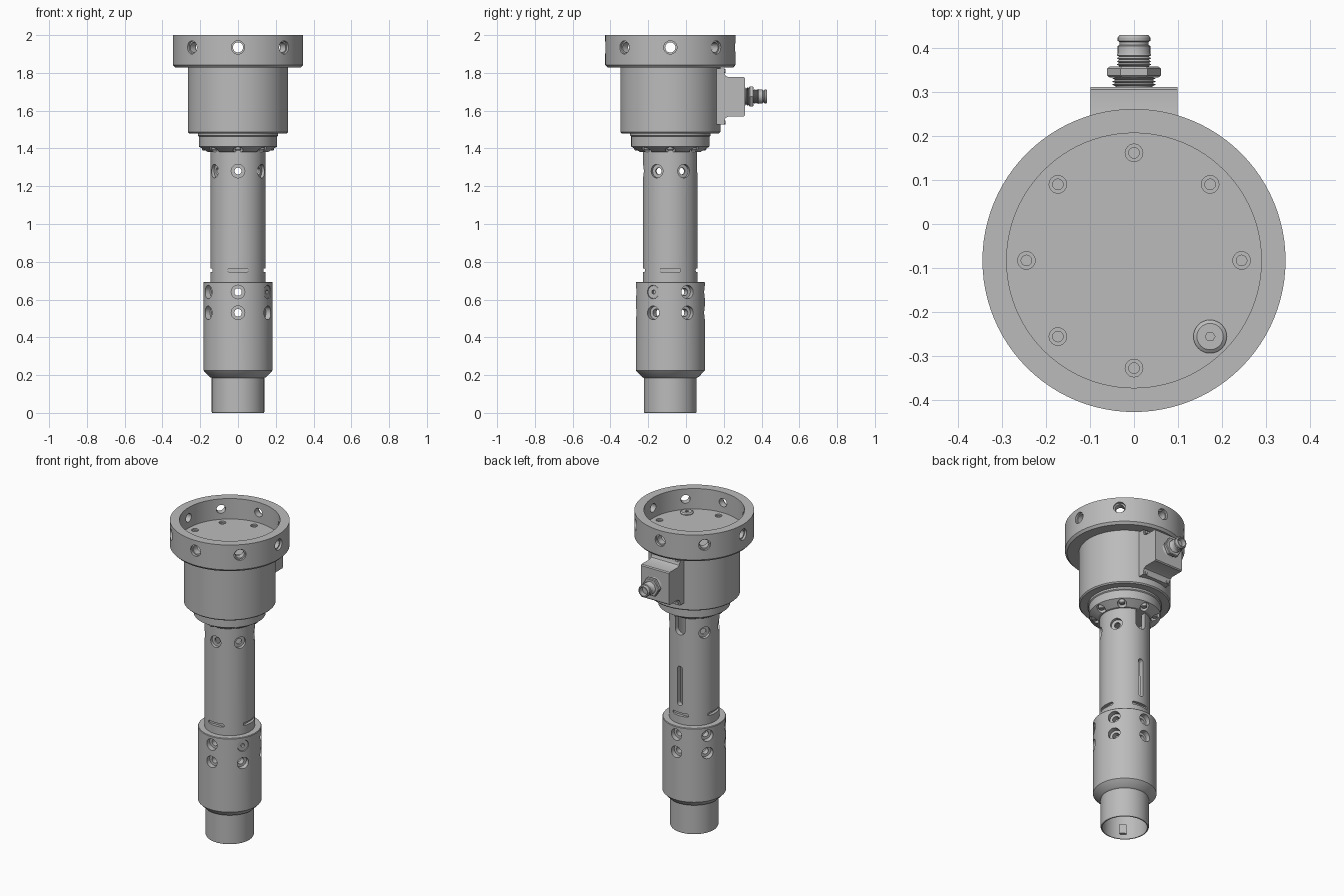
import bpy, bmesh
from math import radians, pi, cos, sin, copysign
from mathutils import Matrix

cube = bpy.data.objects.get("Cube")
if cube:
    bpy.data.objects.remove(cube, do_unlink=True)

AXIS_Y = -0.083
STEM_R, SLEEVE_R, RING_R = 0.145, 0.183, 0.345

metal = bpy.data.materials.new("grey_metal")
metal.use_nodes = True
metal.diffuse_color = (0.5, 0.5, 0.5, 1)
metal.node_tree.nodes["Principled BSDF"].inputs["Base Color"].default_value = (0.5, 0.5, 0.5, 1)


def upright(z=0, r=0, az=0):
    """Frame with local z up, at radius r and azimuth az about the main axis."""
    a = radians(az)
    return Matrix.Translation((r * cos(a), AXIS_Y + r * sin(a), z))


def radial(z, az):
    """Frame with local z pointing outward from the main axis."""
    return upright(z) @ Matrix.Rotation(radians(az), 4, 'Z') @ Matrix.Rotation(pi / 2, 4, 'Y')


def lathe(bm, profile, frame, seg=24, closed=False):
    rings = []
    for r, z in profile:
        n = 1 if r == 0 else seg
        rings.append([bm.verts.new(frame @ Matrix.Rotation(2 * pi * i / seg, 4, 'Z').to_3x3().to_4x4()
                                   @ Matrix.Translation((r, 0, z)).to_translation()) for i in range(n)])
    pairs = list(zip(rings, rings[1:])) + ([(rings[-1], rings[0])] if closed else [])
    for a, b in pairs:
        for i in range(seg):
            j = (i + 1) % seg
            loop = [a[i % len(a)], a[j % len(a)], b[j % len(b)], b[i % len(b)]]
            loop = list(dict.fromkeys(loop))
            if len(loop) > 2:
                bm.faces.new(loop)


def disc(bm, r, z0, z1, frame, seg=24):
    lathe(bm, [(0, z0), (r, z0), (r, z1), (0, z1)], frame, seg)


def slot(bm, length, width, r0, r1, frame, vertical=False):
    """Round-ended slot cutter running outward from r0 to r1."""
    res = bmesh.ops.create_cone(bm, cap_ends=True, segments=24, radius1=width / 2,
                                radius2=width / 2, depth=r1 - r0)
    for v in res["verts"]:
        k = (length - width) / 2
        if vertical:
            v.co.x += copysign(k, v.co.x + 1e-5)
        else:
            v.co.y += copysign(k, v.co.y + 1e-5)
        v.co.z += (r0 + r1) / 2
        v.co = frame @ v.co


def finish(name, bm, cutter=None):
    bmesh.ops.recalc_face_normals(bm, faces=bm.faces)
    mesh = bpy.data.meshes.new(name)
    bm.to_mesh(mesh)
    bm.free()
    obj = bpy.data.objects.new(name, mesh)
    bpy.context.collection.objects.link(obj)
    mesh.materials.append(metal)
    bpy.ops.object.select_all(action='DESELECT')
    obj.select_set(True)
    bpy.context.view_layer.objects.active = obj
    if cutter:
        tool = finish(name + "_cutter", cutter)
        tool.hide_render = True
        bpy.ops.object.select_all(action='DESELECT')
        obj.select_set(True)
        bpy.context.view_layer.objects.active = obj
        mod = obj.modifiers.new("holes", 'BOOLEAN')
        mod.operation, mod.solver, mod.object = 'DIFFERENCE', 'EXACT', tool
        bpy.ops.object.modifier_apply(modifier=mod.name)
        bpy.data.objects.remove(tool, do_unlink=True)
    bpy.ops.object.shade_smooth_by_angle(angle=radians(30))
    return obj


def bore(bm, r_in, r_mid, r_out, small, big, frame):
    """Stepped hole cutter along the frame's z."""
    lathe(bm, [(0, r_in), (small, r_in), (small, r_mid), (big, r_mid), (big, r_out), (0, r_out)], frame)


# Hollow stem with lower pipe, sleeve and upper tube
bm = bmesh.new()
lathe(bm, [(0.13, 0), (0.136, 0), (0.139, 0.005), (0.139, 0.185), (0.15, 0.19), (SLEEVE_R, 0.225),
           (SLEEVE_R, 0.69), (0.18, 0.694), (STEM_R, 0.694), (STEM_R, 1.40), (0.115, 1.40),
           (0.115, 0.3), (0.13, 0.3)], upright(), 96, True)
cut = bmesh.new()
for i in range(6):
    az = -90 + 60 * i
    for z in (0.53, 0.64):
        bore(cut, 0.09, 0.15, 0.22, 0.02, 0.036, radial(z, az))
    if az != 90:
        bore(cut, 0.09, 0.125, 0.18, 0.018, 0.036, radial(1.28, az))
for i in range(4):
    slot(cut, 0.11, 0.02, 0.126, 0.18, radial(0.755, 90 * i))
slot(cut, 0.25, 0.036, 0.09, 0.18, radial(0.935, 90), True)
slot(cut, 0.24, 0.07, 0.09, 0.18, radial(1.38, 90), True)
finish("stem", bm, cut)

# Plug closing one sleeve hole
bm, cut = bmesh.new(), bmesh.new()
disc(bm, 0.034, 0.14, 0.177, radial(0.64, -30))
disc(cut, 0.012, 0.16, 0.19, radial(0.64, -30), 6)
finish("sleeve_plug", bm, cut)

# Small key inside the lower pipe
bm = bmesh.new()
bmesh.ops.create_cube(bm, size=1, matrix=radial(0.06, -125) @ Matrix.Translation((0, 0, 0.125))
                      @ Matrix.Diagonal((0.06, 0.04, 0.02, 1)))
finish("pipe_key", bm)

# Housing: bolted collar, drum and open top ring
bm = bmesh.new()
lathe(bm, [(0, 1.38), (0.16, 1.38), (0.207, 1.41), (0.207, 1.463), (0.213, 1.468), (0.213, 1.48),
           (0.258, 1.48), (0.265, 1.487), (0.265, 1.828), (0.332, 1.828), (RING_R, 1.842),
           (RING_R, 2), (0.29, 2), (0.29, 1.87), (0, 1.87)], upright(), 96)
cut = bmesh.new()
for i in range(8):
    az = 45 * i
    bore(cut, 0.26, 0.33, 0.37, 0.027, 0.035, radial(1.935, az))
    disc(cut, 0.026, 1.35, 1.425, upright(0, 0.176, az))
    if az != 315:
        lathe(cut, [(0, 1.84), (0.012, 1.84), (0.012, 1.86), (0.02, 1.86), (0.02, 1.89), (0, 1.89)],
              upright(0, 0.245, az))
finish("housing", bm, cut)

# Collar bolts
bm = bmesh.new()
for i in range(8):
    lathe(bm, [(0, 1.39), (0.013, 1.39), (0.017, 1.394), (0.017, 1.44), (0, 1.44)],
          upright(0, 0.174, 45 * i))
finish("collar_bolts", bm)

# Filler plug on the recessed floor
bm, cut = bmesh.new(), bmesh.new()
lathe(bm, [(0, 1.86), (0.038, 1.86), (0.038, 1.874), (0.03, 1.88), (0, 1.88)], upright(0, 0.245, -45), 32)
disc(cut, 0.011, 1.87, 1.9, upright(0, 0.245, -45), 6)
finish("floor_plug", bm, cut)

# Rear connector block, a side profile extruded across x
side = [(0.1, 1.526), (0.203, 1.526), (0.203, 1.548), (0.21, 1.562), (0.226, 1.57), (0.306, 1.57),
        (0.312, 1.576), (0.312, 1.771), (0.306, 1.777), (0.226, 1.777), (0.21, 1.785),
        (0.203, 1.799), (0.203, 1.822), (0.1, 1.822)]
bm = bmesh.new()
face = bm.faces.new([bm.verts.new((-0.099, y, z)) for y, z in side])
new = bmesh.ops.extrude_face_region(bm, geom=[face])["geom"]
bmesh.ops.translate(bm, vec=(0.198, 0, 0), verts=[v for v in new if isinstance(v, bmesh.types.BMVert)])
finish("connector_block", bm)


def backward(x, z):
    return Matrix.Translation((x, 0, z)) @ Matrix.Rotation(-pi / 2, 4, 'X')


# Block screws
bm = bmesh.new()
for x in (-0.08, 0.08):
    for z in (1.538, 1.81):
        disc(bm, 0.01, 0.19, 0.21, backward(x, z), 16)
finish("block_screws", bm)

# Cable connector: threaded body, hex nut and socket
frame = backward(0, 1.675)
bm = bmesh.new()
profile = [(0, 0.3), (0.04, 0.3)]
for i in range(3):
    y = 0.314 + 0.007 * i
    profile += [(0.042, y), (0.05, y + 0.003)]
profile += [(0.036, 0.336)]
for i in range(4):
    y = 0.36 + 0.007 * i
    profile += [(0.034, y), (0.039, y + 0.003)]
profile += [(0.037, 0.388), (0.037, 0.405), (0.033, 0.408), (0.033, 0.414), (0.037, 0.417),
            (0.037, 0.424), (0.033, 0.43), (0.027, 0.43), (0.027, 0.4), (0, 0.4)]
lathe(bm, profile, frame, 32)
finish("cable_connector", bm)

bm = bmesh.new()
lathe(bm, [(0, 0.334), (0.056, 0.334), (0.061, 0.338), (0.061, 0.354), (0.056, 0.358), (0, 0.358)], frame, 6)
finish("hex_nut", bm)
